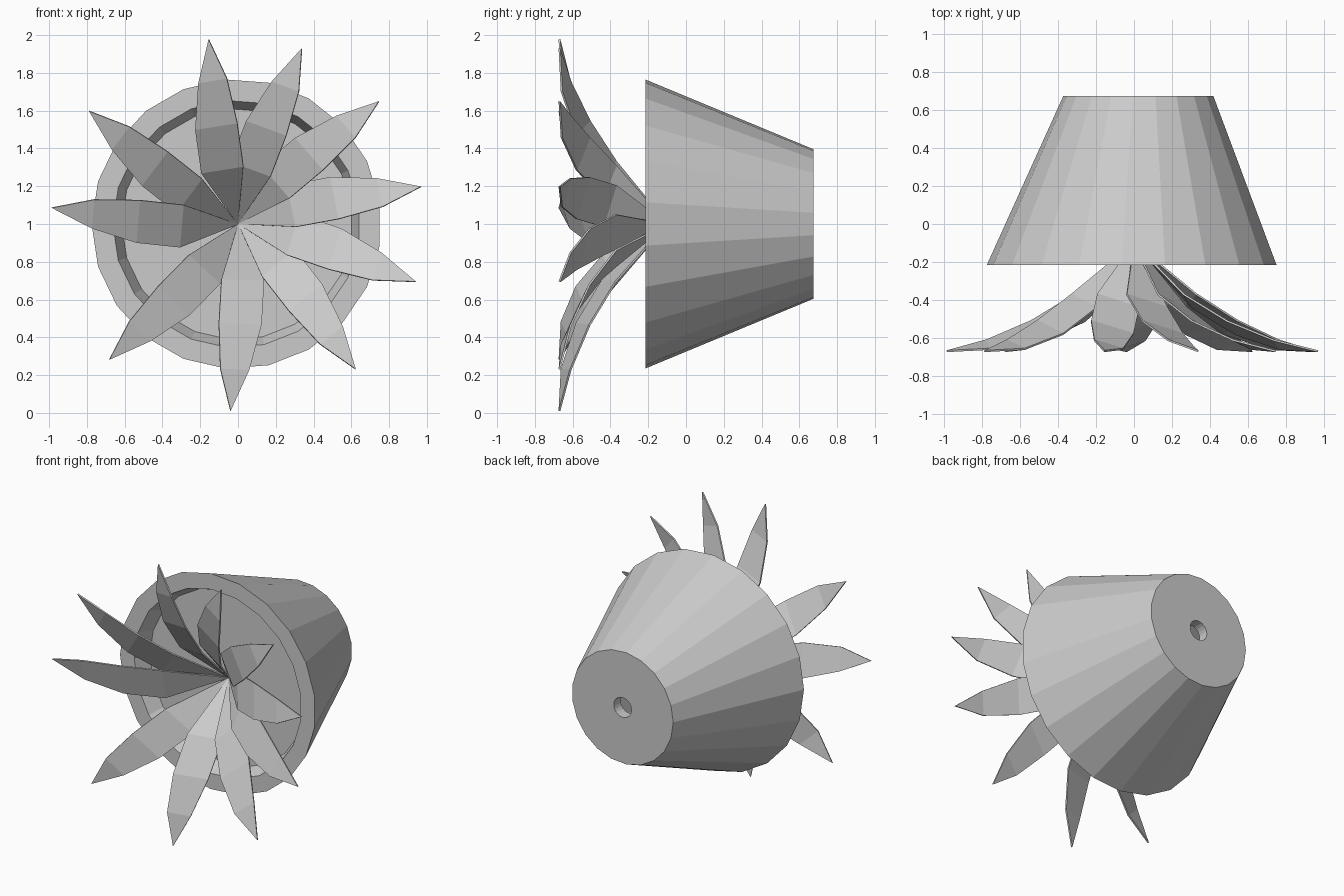
import bpy, bmesh
from math import sin, cos, radians, tau

if "Cube" in bpy.data.objects:
    bpy.data.objects.remove(bpy.data.objects["Cube"])

SIDES = 21


def make_object(name, bm):
    bmesh.ops.recalc_face_normals(bm, faces=bm.faces)
    me = bpy.data.meshes.new(name)
    bm.to_mesh(me)
    bm.free()
    ob = bpy.data.objects.new(name, me)
    bpy.context.collection.objects.link(ob)
    return ob


def ring(bm, r, y):
    # ring around the y axis; the pot axis leans slightly towards +x at the back
    cx = -0.008 + 0.033 * (y + 0.215) / 0.89
    return [bm.verts.new((cx + r * cos(tau * (i + 0.5) / SIDES), y,
                          1.0 + r * sin(tau * (i + 0.5) / SIDES)))
            for i in range(SIDES)]


# Pot lying on its side: closed wall profile (radius, y) with drain hole
bm = bmesh.new()
profile = [(0.07, 0.675), (0.397, 0.675), (0.767, -0.215),
           (0.655, -0.215), (0.33, 0.60), (0.07, 0.60)]
rings = [ring(bm, r, y) for r, y in profile]
for a, b in zip(rings, rings[1:] + rings[:1]):
    for i in range(SIDES):
        j = (i + 1) % SIDES
        bm.faces.new((a[i], a[j], b[j], b[i]))
make_object("pot", bm)

# Soil disc
bm = bmesh.new()
bm.faces.new(ring(bm, 0.612, -0.108))
make_object("soil", bm)

# Leaf stations: radius, y, half width, angular drift in degrees
STATIONS = [(0.30, -0.405, 0.118, 7), (0.53, -0.545, 0.118, 3.5),
            (0.77, -0.635, 0.08, 1)]
TILT = radians(17)


def leaf(name, angle):
    bm = bmesh.new()
    base = bm.verts.new((0, -0.10, 1))
    t = radians(angle)
    side = (-sin(t), cos(t))
    pairs = []
    for r, y, w, drift in STATIONS:
        a = radians(angle + drift)
        pairs.append([bm.verts.new((r * cos(a) + s * w * cos(TILT) * side[0],
                                    y + s * w * sin(TILT),
                                    1 + r * sin(a) + s * w * cos(TILT) * side[1]))
                      for s in (-1, 1)])
    tip = bm.verts.new((0.99 * cos(t), -0.67, 1 + 0.99 * sin(t)))
    bm.faces.new((base, pairs[0][0], pairs[0][1]))
    for p, q in zip(pairs, pairs[1:]):
        bm.faces.new((p[0], q[0], q[1], p[1]))
    bm.faces.new((pairs[-1][0], tip, pairs[-1][1]))
    ob = make_object(name, bm)
    mod = ob.modifiers.new("thickness", 'SOLIDIFY')
    mod.thickness = 0.01
    mod.offset = 0


# Ten leaves fanned around the pot axis
for n, ang in enumerate((99, 70, 41, 11.5, -18, -51, -92.3, -133.5, 175, 142.8)):
    leaf(f"leaf_{n + 1}", ang)
